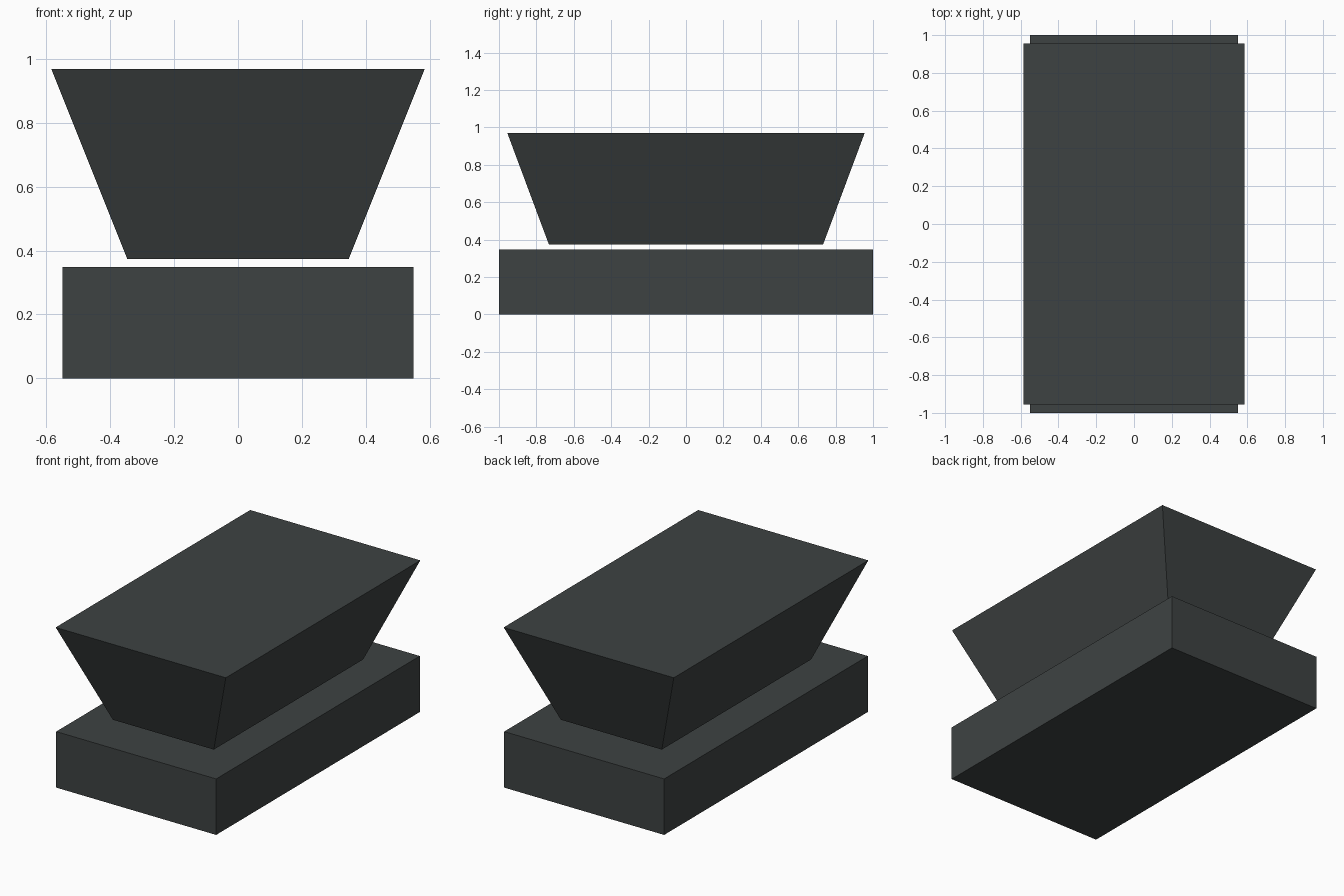
import bpy
import bmesh

if "Cube" in bpy.data.objects:
    bpy.data.objects.remove(bpy.data.objects["Cube"])

# Single dark slate colour
slate = bpy.data.materials.new("dark_slate")
slate.diffuse_color = (0.048, 0.055, 0.055, 1.0)
slate.use_nodes = True
slate.node_tree.nodes["Principled BSDF"].inputs["Base Color"].default_value = slate.diffuse_color


def tapered_block(name, bottom, top, z0, z1):
    """Box whose bottom and top rectangles (half x, half y) may differ."""
    bm = bmesh.new()
    bmesh.ops.create_cube(bm, size=2.0)
    for v in bm.verts:
        (hx, hy), z = (top, z1) if v.co.z > 0 else (bottom, z0)
        v.co = (v.co.x * hx, v.co.y * hy, z)
    mesh = bpy.data.meshes.new(name)
    bm.to_mesh(mesh)
    bm.free()
    mesh.materials.append(slate)
    obj = bpy.data.objects.new(name, mesh)
    bpy.context.collection.objects.link(obj)
    return obj


# Flat rectangular base slab
tapered_block("base_slab", (0.55, 1.0), (0.55, 1.0), 0.0, 0.348)

# Flared upper block, hovering just above the base
tapered_block("flared_top", (0.347, 0.733), (0.585, 0.955), 0.374, 0.969)
